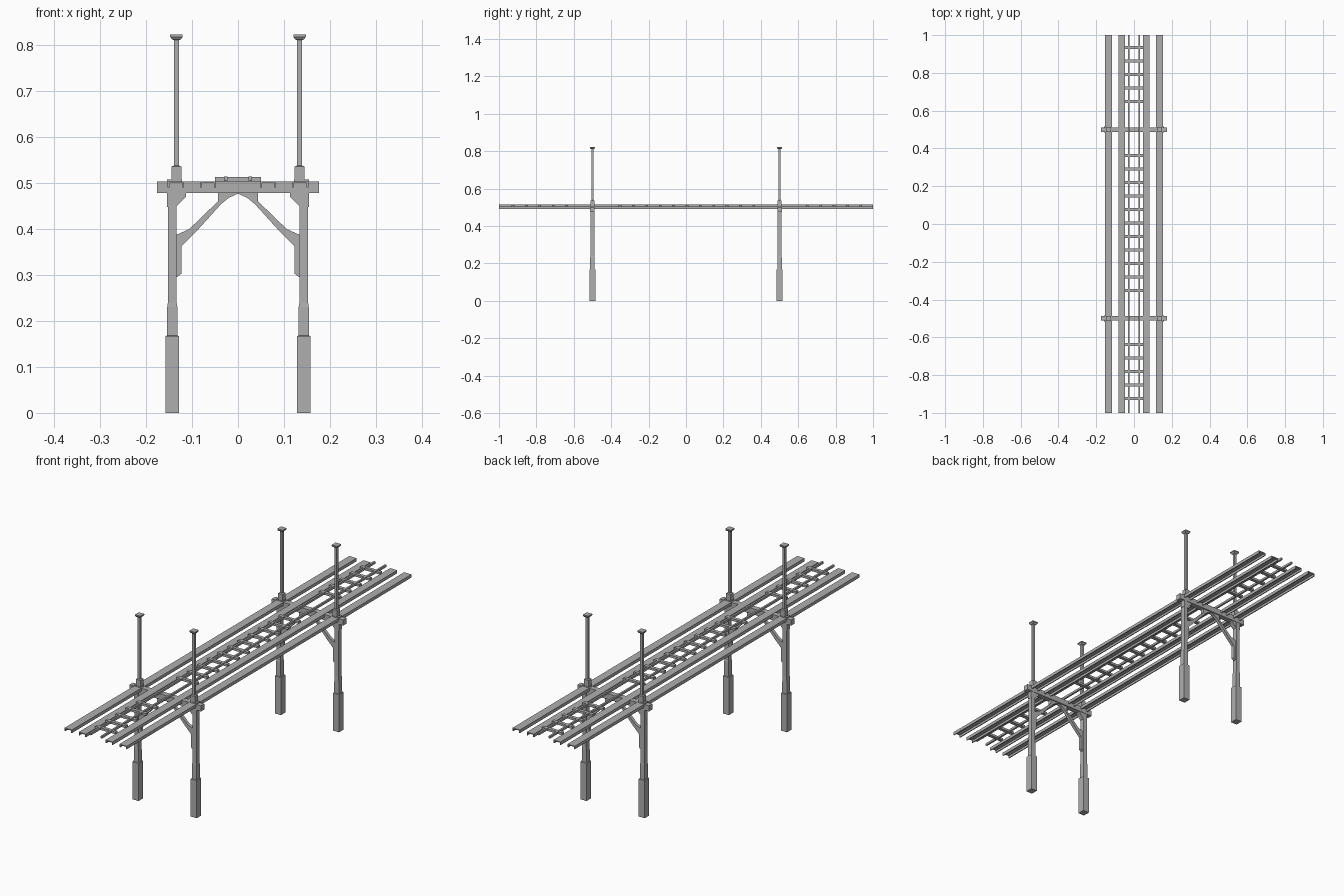
import bpy
import bmesh

cube = bpy.data.objects.get("Cube")
if cube:
    bpy.data.objects.remove(cube, do_unlink=True)

steel = bpy.data.materials.new("grey_steel")
steel.use_nodes = True
GREY = (0.43, 0.43, 0.43, 1)
steel.diffuse_color = GREY
steel.node_tree.nodes["Principled BSDF"].inputs["Base Color"].default_value = GREY


def finish(name, bm):
    bmesh.ops.recalc_face_normals(bm, faces=bm.faces)
    mesh = bpy.data.meshes.new(name)
    bm.to_mesh(mesh)
    bm.free()
    mesh.materials.append(steel)
    obj = bpy.data.objects.new(name, mesh)
    bpy.context.collection.objects.link(obj)
    return obj


def prism(name, outline, y, depth, mirror=False):
    """Extrude an x-z outline along y, centred on the given y."""
    bm = bmesh.new()
    for side in ((1, -1) if mirror else (1,)):
        verts = [bm.verts.new((side * x, y - depth / 2, z)) for x, z in outline]
        face = bm.faces.new(verts)
        grown = bmesh.ops.extrude_face_region(bm, geom=[face])["geom"]
        moved = [v for v in grown if isinstance(v, bmesh.types.BMVert)]
        bmesh.ops.translate(bm, verts=moved, vec=(0, depth, 0))
    return finish(name, bm)


def box(name, x0, x1, z0, z1, y, depth, mirror=False):
    return prism(name, [(x0, z0), (x1, z0), (x1, z1), (x0, z1)], y, depth, mirror)


def column(name, x, y, rings):
    """Stack of rectangular rings: (half width, half depth, height)."""
    bm = bmesh.new()
    prev = None
    for w, d, z in rings:
        ring = [bm.verts.new((x + sx * w, y + sy * d, z))
                for sx, sy in ((-1, -1), (1, -1), (1, 1), (-1, 1))]
        if prev:
            for i in range(4):
                j = (i + 1) % 4
                bm.faces.new((prev[i], prev[j], ring[j], ring[i]))
        else:
            bm.faces.new(ring[::-1])
        prev = ring
    bm.faces.new(prev)
    return finish(name, bm)


# Support frames
LEG = [(0.015, 0.016, 0), (0.015, 0.016, 0.167), (0.0115, 0.012, 0.168),
       (0.011, 0.012, 0.23), (0.0095, 0.011, 0.24), (0.0095, 0.011, 0.478)]
POST = [(0.011, 0.011, 0.508), (0.011, 0.011, 0.536), (0.0055, 0.006, 0.538),
        (0.0055, 0.006, 0.811), (0.01, 0.01, 0.813), (0.0135, 0.0135, 0.818),
        (0.0135, 0.0135, 0.823)]
BRACE = [(0.14, 0.296), (0.132, 0.296), (0.123, 0.303), (0.123, 0.362),
         (0.095, 0.39), (0.037, 0.454), (0.02, 0.468), (0, 0.477), (0, 0.48),
         (0.044, 0.48), (0.044, 0.46), (0.106, 0.4), (0.135, 0.387),
         (0.14, 0.387)]
CAPITAL = [(0.154, 0.448), (0.135, 0.448), (0.113, 0.471), (0.113, 0.479),
           (0.154, 0.479)]

for label, y in (("front", -0.5), ("back", 0.5)):
    box(label + "_crossbeam", -0.176, 0.176, 0.478, 0.503, y, 0.024)
    prism(label + "_braces", BRACE, y, 0.014, True)
    prism(label + "_capitals", CAPITAL, y, 0.02, True)
    box(label + "_post_feet", 0.122, 0.154, 0.502, 0.508, y, 0.024, True)
    for side, s in (("left", 1), ("right", -1)):
        column(f"{label}_{side}_leg", s * 0.143, y, LEG)
        column(f"{label}_{side}_post", s * 0.134, y, POST)

# Lengthwise girders: channels open underneath
TOP, BOTTOM, WALL = 0.504, 0.490, 0.004
for name, a, b in (("outer_girders", 0.117, 0.153), ("inner_girders", 0.048, 0.083)):
    channel = [(a, BOTTOM), (a, TOP), (b, TOP), (b, BOTTOM), (b - WALL, BOTTOM),
               (b - WALL, TOP - WALL), (a + WALL, TOP - WALL), (a + WALL, BOTTOM)]
    prism(name, channel, 0, 2, True)

# Track: two rails on evenly spaced ties, left out over the supports
box("rails", 0.023, 0.031, 0.505, 0.5145, 0, 2, True)
for k in range(-13, 14):
    if 6 <= abs(k) <= 8:
        continue
    box("tie", -0.05, 0.05, 0.503, 0.513, 0.005 + k * 0.0715, 0.015)
